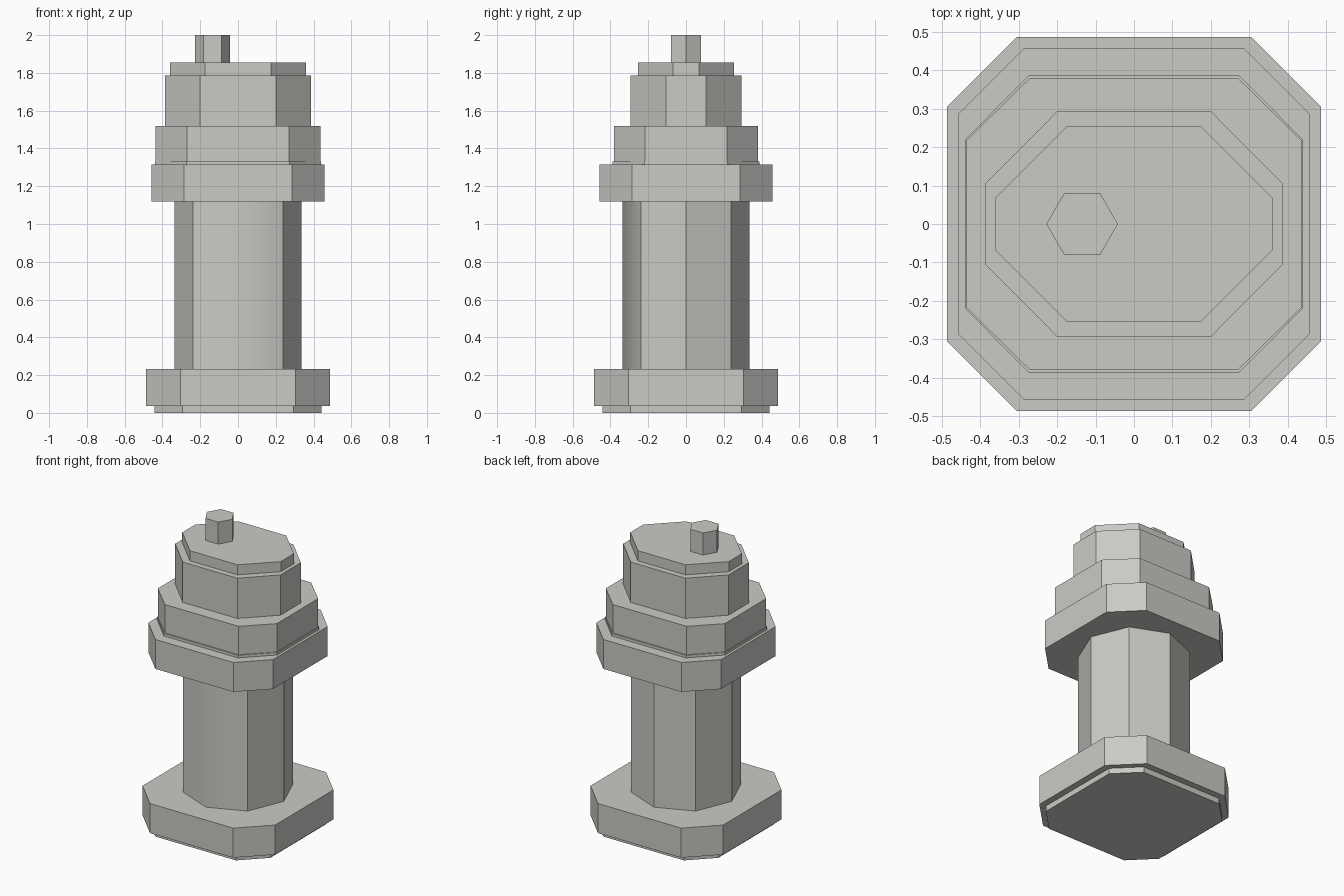
import bpy, bmesh, math

if "Cube" in bpy.data.objects:
    bpy.data.objects.remove(bpy.data.objects["Cube"])

stone = bpy.data.materials.new("warm grey")
stone.diffuse_color = (0.59, 0.59, 0.56, 1)
stone.use_nodes = True
stone.node_tree.nodes["Principled BSDF"].inputs["Base Color"].default_value = stone.diffuse_color


def prism(name, outline, z0, z1, smooth_front=False):
    """Extrude a flat outline straight up from z0 to z1."""
    bm = bmesh.new()
    base = bm.faces.new([bm.verts.new((x, y, z0)) for x, y in outline])
    top = bmesh.ops.extrude_face_region(bm, geom=[base], use_keep_orig=True)
    for v in top["geom"]:
        if isinstance(v, bmesh.types.BMVert):
            v.co.z = z1
    bmesh.ops.recalc_face_normals(bm, faces=bm.faces)
    if smooth_front:
        # only the front upright edge is softly shaded
        front = min(v.co.y for v in bm.verts)
        for f in bm.faces:
            f.smooth = True
        for e in bm.edges:
            e.smooth = all(v.co.y < front + 1e-4 for v in e.verts)
    mesh = bpy.data.meshes.new(name)
    bm.to_mesh(mesh)
    bm.free()
    mesh.materials.append(stone)
    obj = bpy.data.objects.new(name, mesh)
    bpy.context.collection.objects.link(obj)
    return obj


def chamfered(hx, hy, cx, cy):
    """Rectangle of half size hx, hy whose flats end at cx, cy."""
    return [(cx, -hy), (hx, -cy), (hx, cy), (cx, hy),
            (-cx, hy), (-hx, cy), (-hx, -cy), (-cx, -hy)]


def ngon(n, r, x=0):
    return [(x + r * math.cos(i * math.tau / n), r * math.sin(i * math.tau / n))
            for i in range(n)]


# Stacked chamfered slabs: half x, half y, flat x, flat y, bottom, top
tiers = {
    "foot": (0.443, 0.443, 0.295, 0.295, 0.0, 0.037),
    "base_slab": (0.486, 0.486, 0.305, 0.305, 0.037, 0.233),
    "collar": (0.457, 0.457, 0.286, 0.286, 1.119, 1.314),
    "lower_tier_lip": (0.440, 0.388, 0.272, 0.219, 1.314, 1.332),
    "lower_tier": (0.436, 0.380, 0.270, 0.217, 1.332, 1.52),
    "upper_tier": (0.386, 0.293, 0.200, 0.106, 1.52, 1.787),
    "cap": (0.361, 0.254, 0.175, 0.068, 1.787, 1.854),
}
for name, (hx, hy, cx, cy, z0, z1) in tiers.items():
    prism(name, chamfered(hx, hy, cx, cy), z0, z1)

# Eight-sided column with corners on the axes
prism("column", ngon(8, 0.336), 0.233, 1.119, smooth_front=True)

# Six-sided off-centre pin on the cap
prism("top_pin", ngon(6, 0.093, -0.135), 1.854, 2.0)
